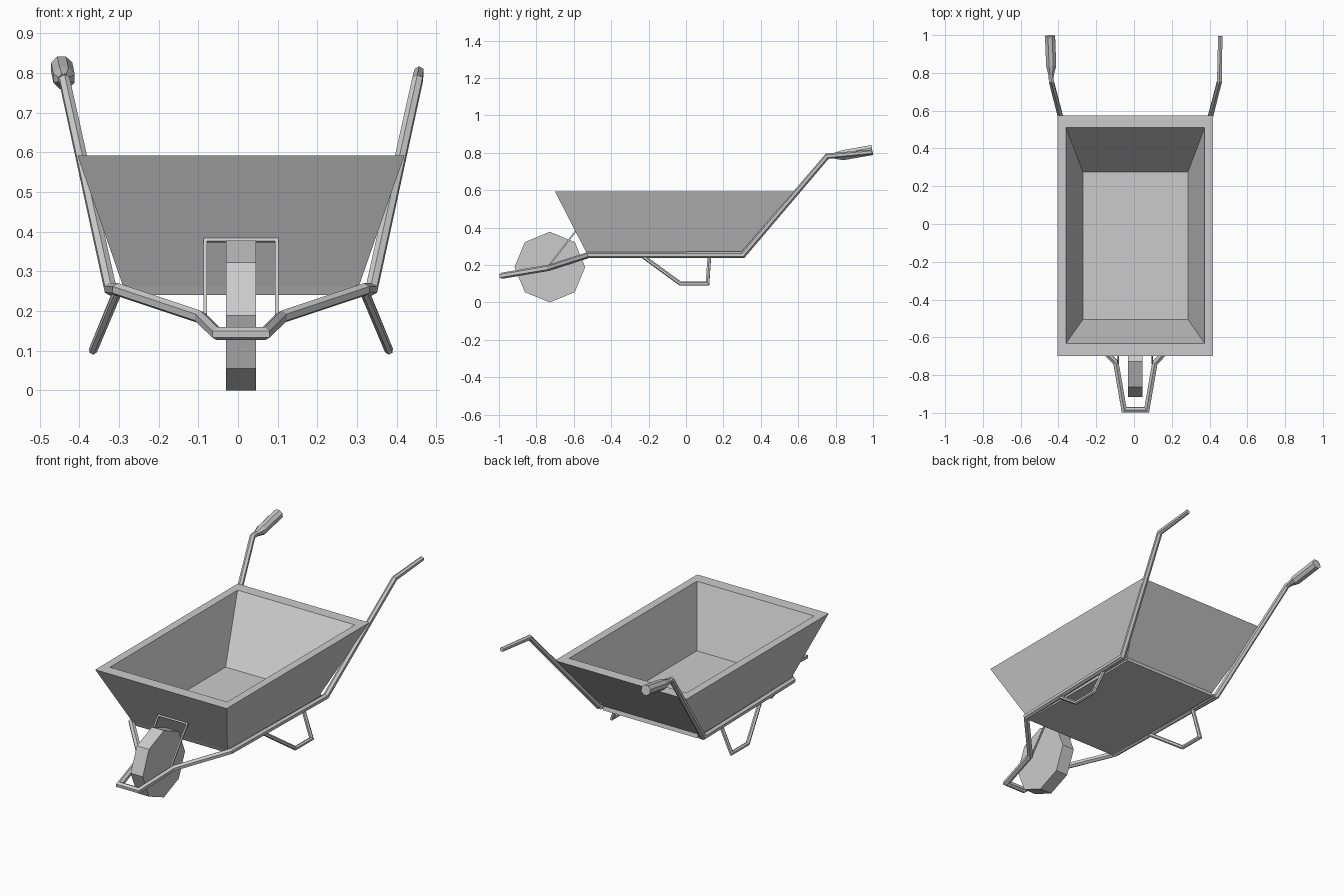
import bpy, bmesh, math
from mathutils import Vector

if "Cube" in bpy.data.objects:
    bpy.data.objects.remove(bpy.data.objects["Cube"])

CX = 0.0075  # symmetry plane of the barrow


def make(name, bm):
    bmesh.ops.recalc_face_normals(bm, faces=bm.faces)
    me = bpy.data.meshes.new(name)
    bm.to_mesh(me)
    bm.free()
    ob = bpy.data.objects.new(name, me)
    bpy.context.collection.objects.link(ob)
    return ob


def bridge(bm, a, b):
    n = len(a)
    for i in range(n):
        bm.faces.new((a[i], a[(i + 1) % n], b[(i + 1) % n], b[i]))


def tube(name, pts, r, sides=6, scales=None):
    """Mitred pipe along a polyline."""
    pts = [Vector((x + CX, y, z)) for x, y, z in pts]
    dirs = [(b - a).normalized() for a, b in zip(pts, pts[1:])]
    scales = scales or [1] * len(pts)
    q = dirs[0].to_track_quat('Z', 'Y')
    ring = []
    for i in range(sides):
        a = 2 * math.pi * (i + 0.5) / sides
        ring.append(pts[0] + q @ Vector((r * math.cos(a), r * math.sin(a), 0)))
    bm = bmesh.new()
    prev = None
    for k, p in enumerate(pts):
        if k:
            d = dirs[k - 1]
            n = (d + dirs[min(k, len(dirs) - 1)]).normalized()
            ring = [v + d * ((p - v).dot(n) / d.dot(n)) for v in ring]
        cur = [bm.verts.new(p + (v - p) * scales[k]) for v in ring]
        if prev:
            bridge(bm, prev, cur)
        else:
            bm.faces.new(cur)
        prev = cur
    bm.faces.new(prev)
    return make(name, bm)


def loft(name, levels):
    """Closed stack of rectangles: half width, y min, y max, z."""
    bm = bmesh.new()
    rings = [[bm.verts.new((CX + sx * w, y, z)) for sx, y in
              ((-1, y0), (1, y0), (1, y1), (-1, y1))] for w, y0, y1, z in levels]
    for a, b in zip(rings, rings[1:]):
        bridge(bm, a, b)
    bm.faces.new(rings[0])
    bm.faces.new(rings[-1])
    return make(name, bm)


# Tray: base slab, sloping outside, flat rim, sloping inside, floor
loft("tray", [(0.297, -0.52, 0.31, 0.24), (0.297, -0.53, 0.305, 0.262),
              (0.412, -0.70, 0.575, 0.592), (0.367, -0.632, 0.51, 0.592),
              (0.278, -0.505, 0.275, 0.27)])

# Main frame: one pipe from handle to handle around the wheel
half = [(0.449, 0.995, 0.804), (0.445, 0.755, 0.782), (0.329, 0.305, 0.255),
        (0.31, -0.52, 0.254), (0.103, -0.735, 0.185), (0.06, -0.984, 0.143)]
path = half + [(-x, y, z) for x, y, z in reversed(half)]
sc = [0.8, 0.9] + [1] * 8 + [0.9, 0.8]
tube("frame", path, 0.0165, scales=sc)

# Grip on the left handle only
tube("grip", [(-0.447, 0.765, 0.783), (-0.446, 0.79, 0.784),
              (-0.446, 0.838, 0.787), (-0.452, 0.995, 0.815)],
     0.029, sides=8, scales=[0.5, 0.55, 1, 1])

# Support legs
for s, side in ((1, "right"), (-1, "left")):
    tube(side + "_leg", [(s * 0.31, -0.235, 0.25), (s * 0.373, -0.03, 0.101),
                         (s * 0.373, 0.115, 0.101), (s * 0.312, 0.125, 0.25),
                         (s * 0.312, 0.31, 0.25)], 0.011)

# Wheel bracket
tube("wheel_bracket", [(-0.09, -0.738, 0.19), (-0.09, -0.592, 0.378),
                       (0.09, -0.592, 0.378), (0.09, -0.738, 0.19)], 0.006, sides=4)

# Eight-sided wheel
bm = bmesh.new()
rims = [[bm.verts.new((x, -0.728 + 0.189 * math.sin(i * math.pi / 4),
                       0.189 + 0.189 * math.cos(i * math.pi / 4))) for i in range(8)]
        for x in (CX - 0.038, CX + 0.038)]
bridge(bm, *rims)
for r in rims:
    bm.faces.new(r)
make("wheel", bm)
